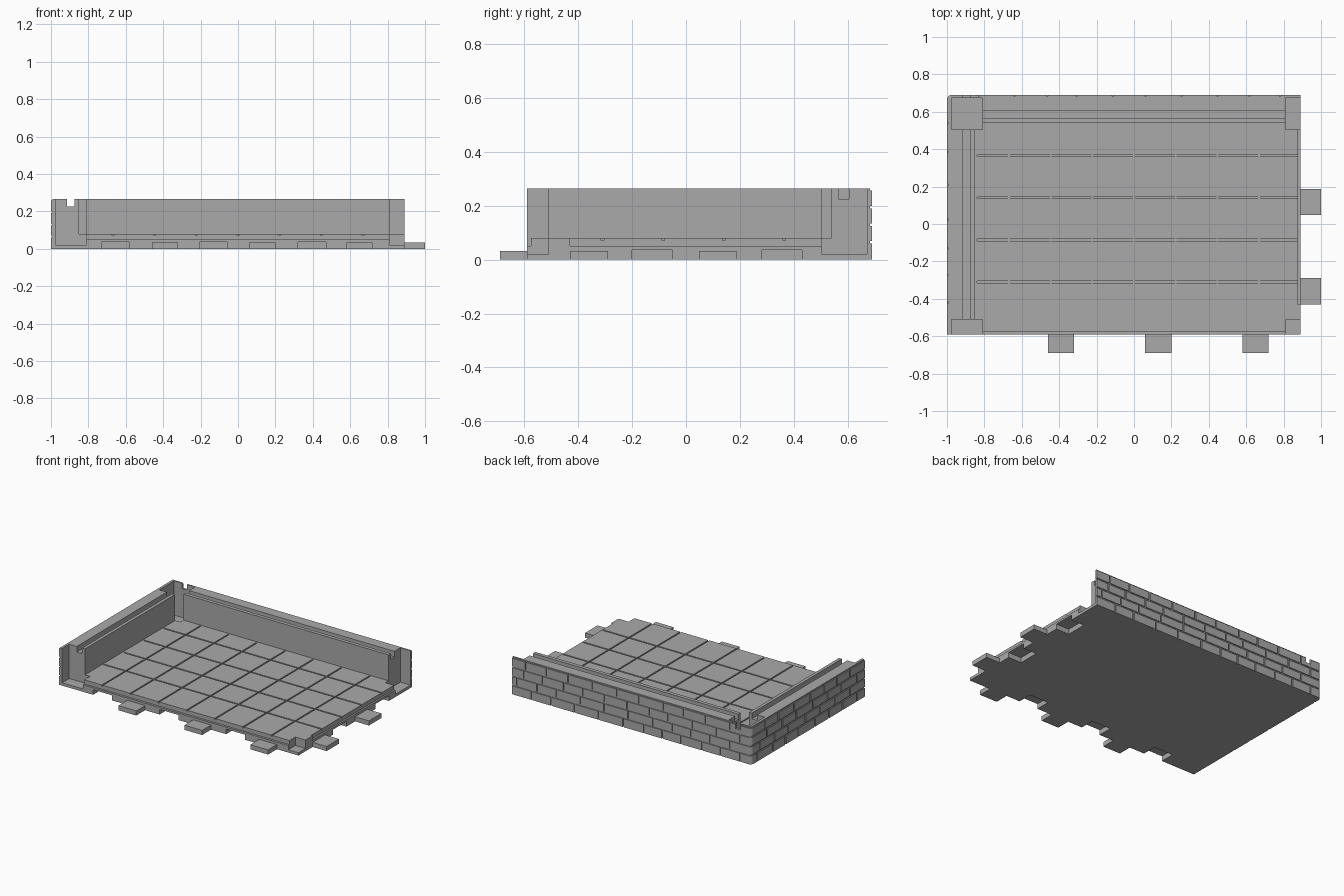
import bpy, bmesh, math, random

if "Cube" in bpy.data.objects:
    bpy.data.objects.remove(bpy.data.objects["Cube"])

random.seed(4)
stone = bpy.data.materials.new("grey_stone")
stone.diffuse_color = (0.4, 0.4, 0.4, 1)
stone.use_nodes = True
stone.node_tree.nodes["Principled BSDF"].inputs["Base Color"].default_value = stone.diffuse_color


def make_object(name, bm):
    bmesh.ops.recalc_face_normals(bm, faces=bm.faces)
    mesh = bpy.data.meshes.new(name)
    bm.to_mesh(mesh)
    bm.free()
    mesh.materials.append(stone)
    obj = bpy.data.objects.new(name, mesh)
    bpy.context.collection.objects.link(obj)
    return obj


def boxes(name, spans):
    """One object made of boxes given as (x0, x1, y0, y1, z0, z1)."""
    bm = bmesh.new()
    for x0, x1, y0, y1, z0, z1 in spans:
        verts = bmesh.ops.create_cube(bm, size=1)["verts"]
        for v in verts:
            v.co = (x0 if v.co.x < 0 else x1,
                    y0 if v.co.y < 0 else y1,
                    z0 if v.co.z < 0 else z1)
    return make_object(name, bm)


def cut(target, spans):
    """Subtract boxes that do not touch each other."""
    cutter = boxes("cutter", spans)
    cutter.hide_render = True
    mod = target.modifiers.new("cut", 'BOOLEAN')
    mod.operation = 'DIFFERENCE'
    mod.solver = 'EXACT'
    mod.object = cutter
    bpy.context.view_layer.objects.active = target
    bpy.ops.object.modifier_apply(modifier=mod.name)
    bpy.data.objects.remove(cutter, do_unlink=True)


# Overall dimensions
L, R, F, B, H = -1.0, 0.89, -0.59, 0.69, 0.265
FLOOR, FAR = 0.08, 1.2

# Solid block with one rounded outer corner
outline = [(L, F), (R, F), (R, B)]
rad = 0.025
for i in range(6):
    a = math.pi / 2 * (1 + i / 5)
    outline.append((L + rad + rad * math.cos(a), B - rad + rad * math.sin(a)))
bm = bmesh.new()
base = bm.faces.new([bm.verts.new((x, y, 0)) for x, y in outline])
top = bmesh.ops.extrude_face_region(bm, geom=[base])["geom"]
bmesh.ops.translate(bm, vec=(0, 0, H),
                    verts=[g for g in top if isinstance(g, bmesh.types.BMVert)])
room = make_object("floor_and_walls", bm)

# Open interior above the floor
cut(room, [(-0.85, FAR, -FAR, 0.54, FLOOR, FAR)])

# Pillar sockets in the four corners
cut(room, [(x0, x1, y0, y1, 0.02, FAR)
           for x0, x1 in ((-0.975, -0.81), (0.81, FAR))
           for y0, y1 in ((-FAR, -0.51), (0.505, 0.673))])

# Grooves along the wall tops
cut(room, [(-0.915, -0.873, -0.55, FAR, 0.225, FAR)])
cut(room, [(-0.85, 0.85, 0.566, 0.606, 0.225, FAR)])

# Stepped floor edges
cut(room, [(-0.83, 0.83, -FAR, -0.575, 0.05, FAR),
           (0.878, FAR, -0.43, 0.515, 0.05, 0.3)])

# Connector slots under the open edges
cut(room, [(x, x + 0.15, -FAR, F + 0.105, -0.1, 0.036)
           for x in (-0.73, -0.205, 0.32)] +
          [(R - 0.105, FAR, y, y + 0.15, -0.1, 0.036)
           for y in (-0.2, 0.28)])

# Floor tile joints
g = 0.005
cut(room, [(x - g, x + g, -0.7, 0.53, FLOOR - 0.008, 0.1)
           for x in (-0.668, -0.445, -0.223, 0, 0.223, 0.445, 0.668)])
cut(room, [(-0.84, 1, y - g, y + g, FLOOR - 0.0085, 0.1)
           for y in (-0.31, -0.085, 0.015 + 0.125, 0.365)])

# Mortar lines on the two brick faces
ROW, D = 0.065, 0.007
levels = [ROW * i for i in (1, 2, 3)]
courses = [(z - g, z + g) for z in levels] + [(H - 0.008, H + 0.1)]
cut(room, [(-1.1, 1, B - D, 0.8, z0, z1) for z0, z1 in courses])
cut(room, [(-1.1, L + D, -0.7, 0.8, z0, z1) for z0, z1 in courses])


def brick_joints(start, end):
    """Staggered vertical joints: (position, bottom, top)."""
    joints = []
    for row in range(4):
        z0 = ROW * row - (0.02 if row == 0 else 0.001)
        p = start + (0.17 if row % 2 else 0.09)
        while p < end - 0.04:
            joints.append((p, z0, min(ROW * (row + 1) - 0.003, H - 0.004)))
            p += random.uniform(0.14, 0.2)
    return joints


cut(room, [(p - g, p + g, B - D * 0.95, 0.8, z0, z1)
           for p, z0, z1 in brick_joints(L, R)])
cut(room, [(-1.1, L + D * 0.95, p - g, p + g, z0, z1)
           for p, z0, z1 in brick_joints(F, B)])

# Connector tabs on the open edges
boxes("front_tabs", [(x, x + 0.14, -0.69, F, 0, 0.033)
                     for x in (-0.46, 0.06, 0.58)])
boxes("right_tabs", [(R, 1.0, y, y + 0.14, 0, 0.033)
                     for y in (-0.43, 0.048)])
